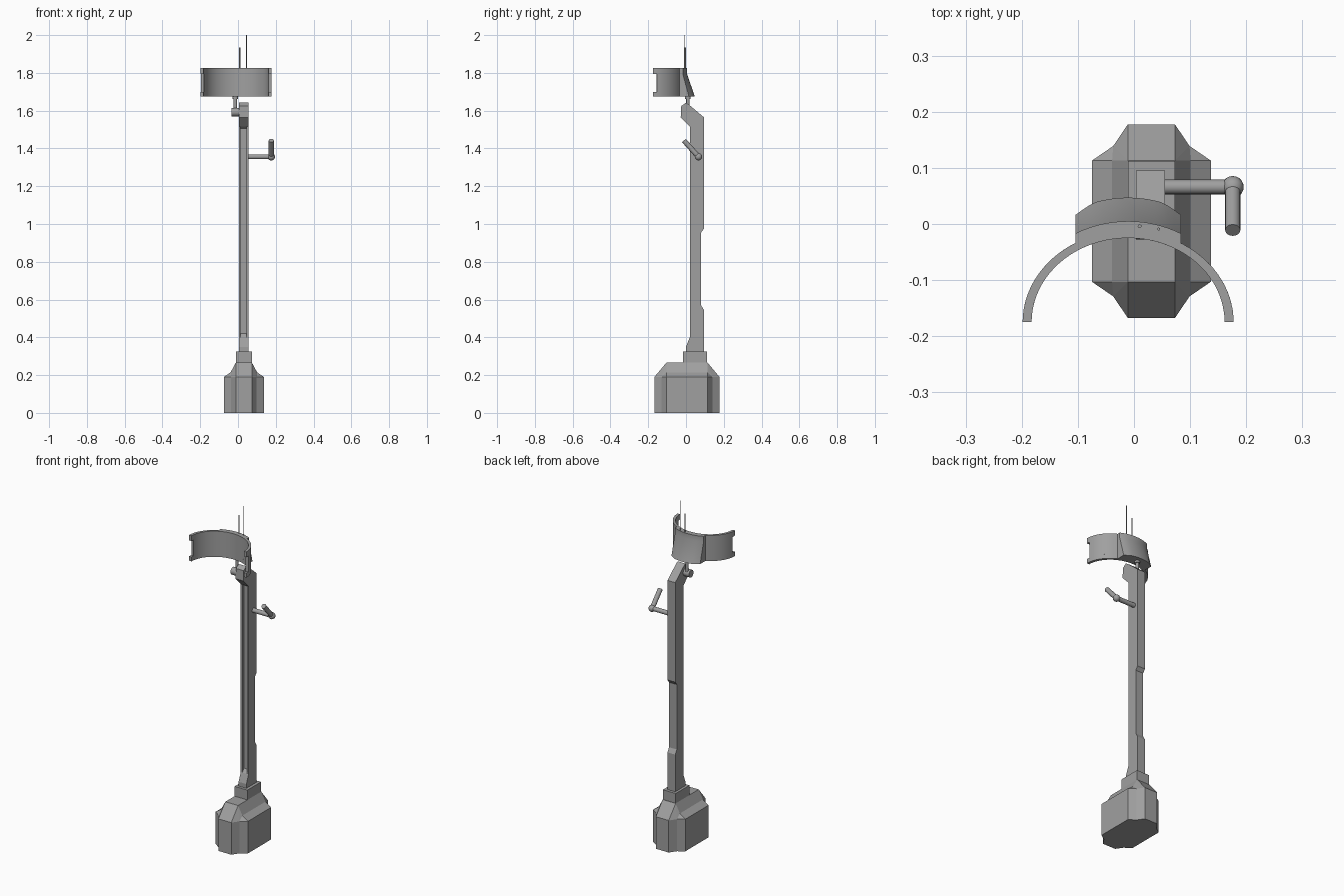
import bpy, bmesh, math
from mathutils import Vector

if "Cube" in bpy.data.objects:
    bpy.data.objects.remove(bpy.data.objects["Cube"], do_unlink=True)

grey = bpy.data.materials.new("mid grey")
grey.use_nodes = True
grey.diffuse_color = (0.35, 0.35, 0.35, 1)
grey.node_tree.nodes["Principled BSDF"].inputs["Base Color"].default_value = (0.35, 0.35, 0.35, 1)


def finish(name, bm, smooth=False):
    bmesh.ops.remove_doubles(bm, verts=bm.verts, dist=1e-5)
    bmesh.ops.recalc_face_normals(bm, faces=bm.faces)
    me = bpy.data.meshes.new(name)
    bm.to_mesh(me)
    bm.free()
    me.materials.append(grey)
    ob = bpy.data.objects.new(name, me)
    bpy.context.collection.objects.link(ob)
    if smooth:
        bpy.ops.object.select_all(action='DESELECT')
        ob.select_set(True)
        bpy.context.view_layer.objects.active = ob
        bpy.ops.object.shade_smooth_by_angle(angle=math.radians(40))
    return ob


def loft(name, sections, smooth=False):
    """Skin equal closed sections and cap both ends."""
    bm = bmesh.new()
    rings = [[bm.verts.new(p) for p in s] for s in sections]
    n = len(rings[0])
    for a, b in zip(rings, rings[1:]):
        for i in range(n):
            j = (i + 1) % n
            bm.faces.new((a[i], a[j], b[j], b[i]))
    bm.faces.new(rings[0])
    bm.faces.new(rings[-1])
    return finish(name, bm, smooth)


def side_profile(name, pts, x0, x1):
    return loft(name, [[(x, y, z) for y, z in pts] for x in (x0, x1)])


def box(name, x, y, z):
    return side_profile(name, [(y[0], z[0]), (y[1], z[0]), (y[1], z[1]), (y[0], z[1])], *x)


def rod(name, a, b, r, seg=20):
    a, b = Vector(a), Vector(b)
    q = (b - a).to_track_quat('Z', 'Y')
    circle = [q @ Vector((r * math.cos(t), r * math.sin(t), 0))
              for t in (2 * math.pi * i / seg for i in range(seg))]
    return loft(name, [[p + c for c in circle] for p in (a, b)], True)


# Base: one quarter with a notched corner, mirrored both ways
A, B, C = (0.042, 0.1725), (0.068, 0.134), (0.106, 0.108)
outline = [(0, 0.1725), A, B, C, (0.106, 0)]
H, M, T = 0.19, 0.215, 0.267
bm = bmesh.new()


def face(*pts):
    bm.faces.new([bm.verts.new(p) for p in pts])


for p, q in zip(outline, outline[1:]):
    face((*p, 0), (*q, 0), (*q, H), (*p, H))
face(*[(*p, 0) for p in outline], (0, 0, 0))
top, mid = (0.042, 0.108, T), (0.07, 0.108, M)
face((0, 0.1725, H), (*A, H), top, (0, 0.108, T))
face((*A, H), (*B, H), top)
face((*B, H), mid, top)
face((*B, H), (*C, H), mid)
face((*C, H), (0.106, 0, H), (0.07, 0, M), mid)
face(mid, (0.07, 0, M), (0.042, 0, T), top)
face(top, (0.042, 0, T), (0, 0, T), (0, 0.108, T))
base = finish("base", bm)
base.location = (0.031, 0.005, 0)
mirror = base.modifiers.new("mirror", 'MIRROR')
mirror.use_axis = (True, True, False)

box("base_collar", (-0.011, 0.073), (-0.016, 0.112), (0.265, 0.325))

# Pole: two side rails and a core set back to leave a front groove
back = [(0.095, 0.32), (0.095, 0.545), (0.08, 0.57), (0.08, 0.955), (0.095, 0.975), (0.095, 1.565),
        (0.02, 1.628), (0.0, 1.642), (-0.025, 1.625), (-0.028, 1.565)]
rail = [(0.0, 0.32), *back, (0.02, 1.515), (0.02, 0.40), (0.0, 0.35)]
core = [(0.0, 0.32), *back, (0.02, 1.515), (0.036, 1.505), (0.036, 0.42), (0.02, 0.40), (0.0, 0.35)]
side_profile("pole_right_rail", rail, 0.004, 0.014)
side_profile("pole_core", core, 0.014, 0.045)
side_profile("pole_left_rail", rail, 0.045, 0.055)

# Crank handle
elbow = (0.176, 0.066, 1.356)
rod("crank_arm", (0.05, 0.066, 1.356), elbow, 0.013)
rod("crank_grip", elbow, (0.176, -0.011, 1.442), 0.0135)
bm = bmesh.new()
bmesh.ops.create_uvsphere(bm, u_segments=20, v_segments=12, radius=0.0195)
bmesh.ops.translate(bm, verts=bm.verts, vec=elbow)
finish("crank_elbow", bm, True)

# Curved cuff: thin half ellipse in three bands, the middle one shorter at its ends
CX, CY, Z0, Z1 = -0.0105, -0.175, 1.674, 1.826


def cuff_band(name, z0, z1, trim):
    sections = []
    for i in range(41):
        t = trim + (math.pi - 2 * trim) * i / 40
        o = (CX + 0.188 * math.cos(t), CY + 0.163 * math.sin(t))
        n = (CX + 0.172 * math.cos(t), CY + 0.150 * math.sin(t))
        sections.append([(*n, z0), (*o, z0), (*o, z1), (*n, z1)])
    return loft(name, sections, True)


cuff_band("cuff_lower_band", Z0, 1.70, 0)
cuff_band("cuff_middle_band", 1.70, 1.795, 0.125)
cuff_band("cuff_upper_band", 1.795, Z1, 0)

# Bracket behind the cuff, flaring out toward its lower edge
sections = []
for i in range(17):
    x = -0.104 + 0.188 * i / 16
    y = CY + 0.163 * math.sqrt(1 - ((x - CX) / 0.188) ** 2)
    edge = min(x + 0.104, 0.084 - x)
    flare = 0.050 + 0.009 * min(1, edge / 0.033)
    sections.append([(x, y - 0.004, Z0), (x, y + flare, Z0), (x, y + 0.017, 1.795),
                     (x, y + 0.017, Z1), (x, y - 0.004, Z1)])
loft("cuff_bracket", sections, True)

# Pivot joint between pole head and bracket
rod("pivot_barrel", (-0.034, 0.0, 1.592), (0.006, 0.0, 1.592), 0.022)
rod("pivot_stem", (-0.014, 0.01, 1.59), (-0.014, 0.01, 1.68), 0.009, 16)
rod("pivot_stem_collar", (-0.014, 0.01, 1.662), (-0.014, 0.01, 1.68), 0.015, 16)

# Antennas
rod("short_antenna", (0.01, -0.004, 1.80), (0.01, -0.004, 1.935), 0.0035, 10)
rod("long_antenna", (0.044, -0.009, 1.80), (0.044, -0.009, 2.0), 0.0025, 10)
